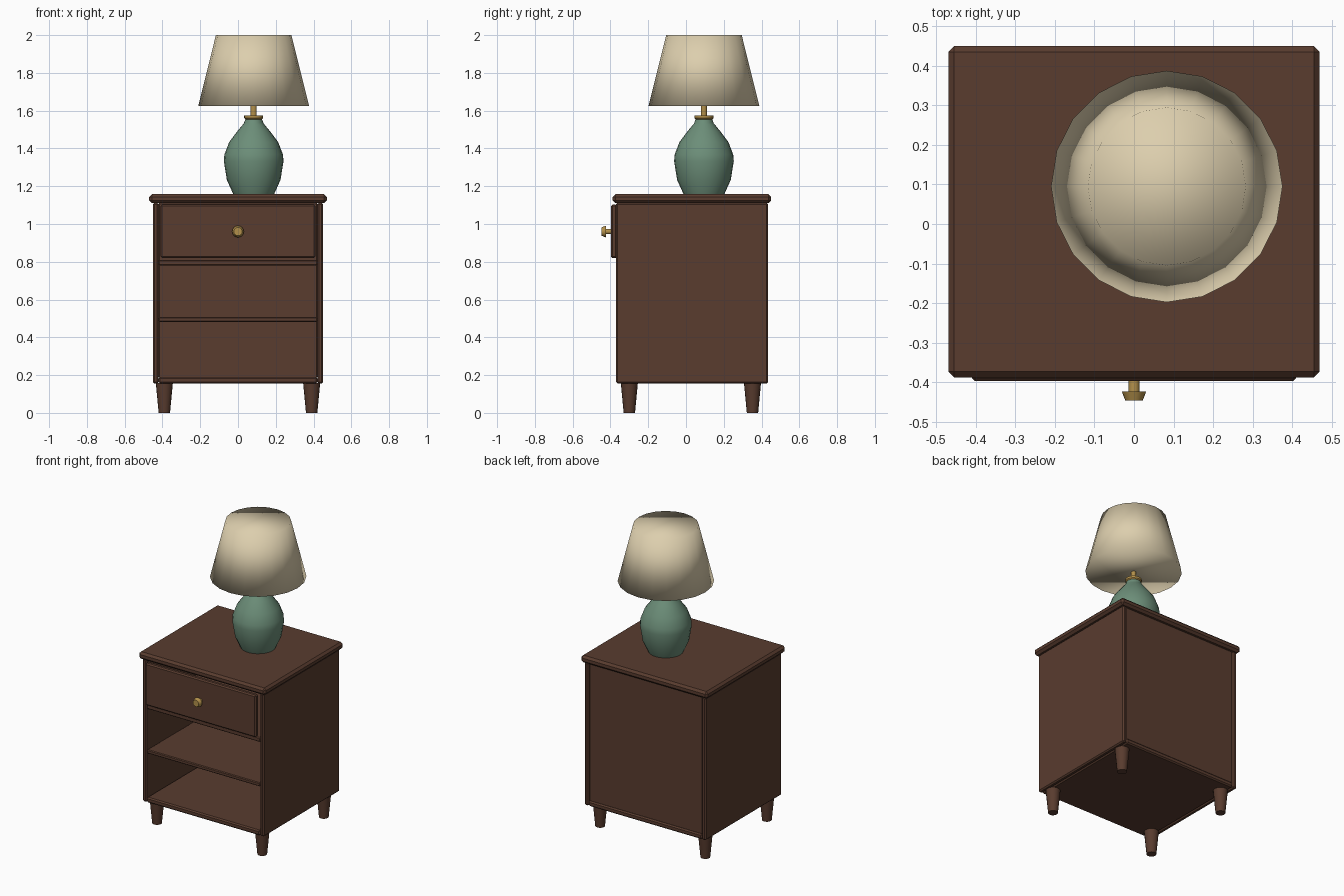
import bpy, bmesh, math
from mathutils import Matrix

cube = bpy.data.objects.get("Cube")
if cube:
    bpy.data.objects.remove(cube, do_unlink=True)


def make_material(name, rgb):
    m = bpy.data.materials.new(name)
    m.use_nodes = True
    m.diffuse_color = (*rgb, 1)
    m.node_tree.nodes["Principled BSDF"].inputs["Base Color"].default_value = (*rgb, 1)
    return m


wood = make_material("dark brown wood", (0.10, 0.045, 0.028))
brass = make_material("brass", (0.45, 0.28, 0.07))
glaze = make_material("green glaze", (0.15, 0.27, 0.19))
fabric = make_material("cream fabric", (0.72, 0.62, 0.42))


def add_object(name, bm, mat, smooth_angle=None):
    bmesh.ops.recalc_face_normals(bm, faces=bm.faces)
    mesh = bpy.data.meshes.new(name)
    bm.to_mesh(mesh)
    bm.free()
    mesh.materials.append(mat)
    ob = bpy.data.objects.new(name, mesh)
    bpy.context.collection.objects.link(ob)
    if smooth_angle is not None:
        bpy.ops.object.select_all(action="DESELECT")
        ob.select_set(True)
        bpy.context.view_layer.objects.active = ob
        bpy.ops.object.shade_smooth_by_angle(angle=math.radians(smooth_angle))
    return ob


def board(name, xs, ys, zs, bevel=0.008):
    """Box between the given ranges with chamfered edges."""
    bm = bmesh.new()
    bmesh.ops.create_cube(bm, size=1)
    for v in bm.verts:
        v.co = [r[0] + (c + 0.5) * (r[1] - r[0]) for c, r in zip(v.co, (xs, ys, zs))]
    bmesh.ops.bevel(bm, geom=bm.edges[:], offset=bevel, segments=1, affect="EDGES")
    return add_object(name, bm, wood)


def turned(name, profile, mat, at, sides=20, angle=30, rot=None):
    """Lathe a (radius, height) profile into a capped solid."""
    bm = bmesh.new()
    rings = []
    for r, h in profile:
        turn = [2 * math.pi * i / sides for i in range(sides)]
        rings.append([bm.verts.new((r * math.cos(a), r * math.sin(a), h)) for a in turn])
    for low, high in zip(rings, rings[1:]):
        for i in range(sides):
            j = (i + 1) % sides
            bm.faces.new((low[i], low[j], high[j], high[i]))
    bm.faces.new(rings[0][::-1])
    bm.faces.new(rings[-1])
    if rot:
        bmesh.ops.transform(bm, matrix=rot, verts=bm.verts)
    ob = add_object(name, bm, mat, angle)
    ob.location = at
    return ob


# Cabinet carcass
FRONT, BACK = -0.37, 0.435
for side, s in (("left", 1), ("right", -1)):
    board(side + "_side_panel", sorted((s * 0.42, s * 0.45)), (FRONT, BACK), (0.155, 1.112))
inner = (-0.42, 0.42)
board("bottom_panel", inner, (FRONT, BACK), (0.155, 0.19))
board("shelf", inner, (FRONT + 0.005, BACK - 0.02), (0.482, 0.507), 0.005)
board("drawer_divider", inner, (FRONT + 0.005, BACK - 0.02), (0.78, 0.81), 0.005)
board("back_panel", inner, (BACK - 0.03, BACK - 0.01), (0.185, 1.112), 0.005)
board("top_panel", (-0.47, 0.47), (-0.388, 0.45), (1.11, 1.158), 0.014)

# Drawer front and its knob
board("drawer_front", (-0.41, 0.41), (-0.398, -0.365), (0.82, 1.102))
facing = Matrix.Rotation(math.radians(90), 4, "X")
turned("drawer_knob", [(0.014, 0), (0.014, 0.028), (0.031, 0.028), (0.022, 0.051)],
       brass, (0, -0.396, 0.96), sides=16, rot=facing)

# Tapered legs
for x, x_name in ((0.39, "left"), (-0.39, "right")):
    for y, y_name in ((-0.30, "front"), (0.352, "back")):
        turned(f"{y_name}_{x_name}_leg", [(0.030, 0), (0.045, 0.157)], wood, (x, y, 0), sides=16)

# Table lamp
lamp = (0.083, 0.095, 1.158)
turned("lamp_base", [(0.108, 0), (0.142, 0.075), (0.158, 0.175), (0.155, 0.21), (0.130, 0.275),
                     (0.085, 0.335), (0.052, 0.375), (0.045, 0.395)],
       glaze, lamp, sides=24, angle=17)
turned("lamp_collar", [(0.040, 0.392), (0.050, 0.402), (0.050, 0.416)], brass, lamp)
turned("lamp_stem", [(0.016, 0.41), (0.016, 0.47)], brass, lamp, sides=12, angle=35)
turned("lamp_shade", [(0.293, 0.468), (0.2, 0.842)], fabric, lamp, angle=180)
